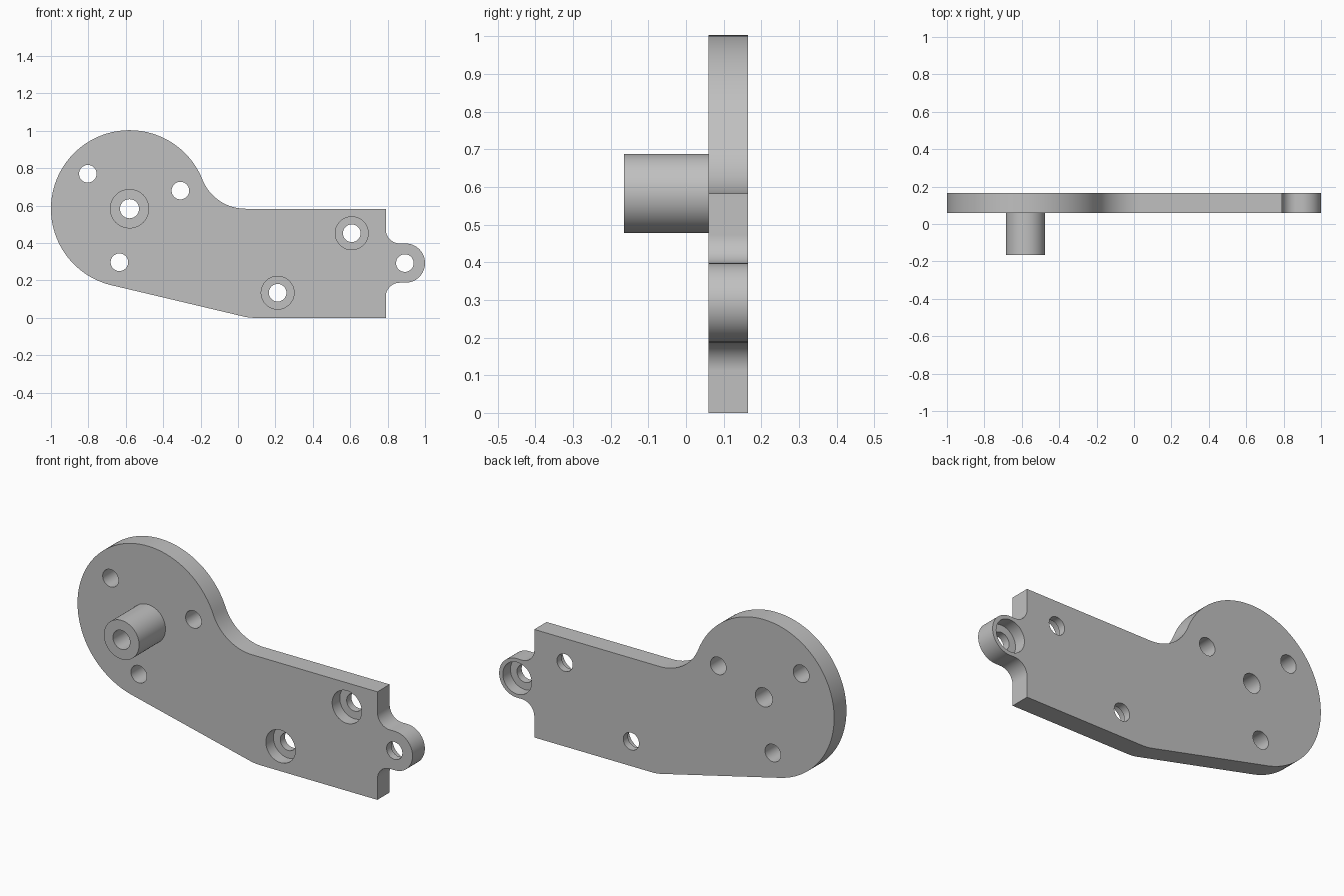
import bpy, bmesh, math
from mathutils import Matrix, Vector

cube = bpy.data.objects.get("Cube")
if cube:
    bpy.data.objects.remove(cube, do_unlink=True)

FRONT, BACK, NOSE = 0.06, 0.165, -0.165      # y of plate faces and boss end
HUB, HUB_R = (-0.58, 0.583), 0.42            # round head of the arm

grey = bpy.data.materials.new("plain grey")
grey.use_nodes = True
grey.diffuse_color = (0.53, 0.53, 0.53, 1)
grey.node_tree.nodes["Principled BSDF"].inputs["Base Color"].default_value = (0.53, 0.53, 0.53, 1)


def make_object(name, bm):
    bmesh.ops.recalc_face_normals(bm, faces=bm.faces)
    mesh = bpy.data.meshes.new(name)
    bm.to_mesh(mesh)
    bm.free()
    mesh.materials.append(grey)
    obj = bpy.data.objects.new(name, mesh)
    bpy.context.collection.objects.link(obj)
    return obj


def arc(cx, cz, r, start, end, steps):
    """Points along an arc, angles in degrees."""
    angles = [math.radians(start + (end - start) * i / steps) for i in range(steps + 1)]
    return [(cx + r * math.cos(a), cz + r * math.sin(a)) for a in angles]


def rod(name, centre, r, y0, y1, sides=64):
    """Cylinder running along y."""
    bm = bmesh.new()
    place = Matrix.Translation(Vector((centre[0], (y0 + y1) / 2, centre[1])))
    bmesh.ops.create_cone(bm, cap_ends=True, segments=sides, radius1=r, radius2=r,
                          depth=y1 - y0, matrix=place @ Matrix.Rotation(math.pi / 2, 4, 'X'))
    return make_object(name, bm)


def combine(target, tool, operation):
    """Apply a boolean and discard the tool."""
    tool.hide_render = True
    mod = target.modifiers.new(operation.title(), 'BOOLEAN')
    mod.operation, mod.object, mod.solver = operation, tool, 'EXACT'
    bpy.context.view_layer.objects.active = target
    bpy.ops.object.modifier_apply(modifier=mod.name)
    bpy.data.objects.remove(tool, do_unlink=True)


# Outline of the plate, counter-clockwise from the lower bend
slope = 13.3                                  # lower edge angle
neck_x = 0.04
neck_r = ((neck_x - HUB[0]) ** 2 - HUB_R ** 2) / (2 * HUB_R)
neck_a = math.degrees(math.atan2(neck_r, neck_x - HUB[0]))
tab_x, tab_z, tab_r, fillet, edge = 0.895, 0.2925, 0.105, 0.075, 0.79
outline = arc(0.088, 0.25, 0.25, 270 - slope, 270, 6)
outline += [(edge, 0)]
outline += arc(edge + fillet, tab_z - tab_r - fillet, fillet, 180, 90, 14)
outline += arc(tab_x, tab_z, tab_r, -90, 90, 32)
outline += arc(edge + fillet, tab_z + tab_r + fillet, fillet, 270, 180, 14)
outline += [(edge, 0.583)]
outline += arc(neck_x, 0.583 + neck_r, neck_r, 270, 180 + neck_a, 20)
outline += arc(*HUB, HUB_R, neck_a, 270 - slope, 72)[1:]

# Plate
bm = bmesh.new()
face = bm.faces.new([bm.verts.new((x, FRONT, z)) for x, z in outline])
extruded = bmesh.ops.extrude_face_region(bm, geom=[face], use_keep_orig=True)
bmesh.ops.translate(bm, vec=(0, BACK - FRONT, 0),
                    verts=[v for v in extruded["geom"] if isinstance(v, bmesh.types.BMVert)])
arm = make_object("arm_plate", bm)

# Hub boss on the front
combine(arm, rod("hub_boss", HUB, 0.105, NOSE, FRONT + 0.05), 'UNION')

# Through holes: hub bore, head holes, screw holes, tab hole
screws, tab_hole = [(0.608, 0.452), (0.212, 0.134)], (0.892, 0.2925)
holes = [(-0.803, 0.77), (-0.308, 0.68), (-0.634, 0.297)] + screws + [tab_hole]
for centre, r in [(HUB, 0.051)] + [(h, 0.047) for h in holes]:
    combine(arm, rod("hole_cutter", centre, r, -0.4, 0.4, 48), 'DIFFERENCE')

# Counterbores: screws from the front, tab from the back
for centre in screws:
    combine(arm, rod("bore_cutter", centre, 0.088, FRONT - 0.1, FRONT + 0.065), 'DIFFERENCE')
combine(arm, rod("bore_cutter", tab_hole, 0.086, BACK - 0.065, BACK + 0.1), 'DIFFERENCE')

# Smooth curved walls, crisp rims
for obj in bpy.context.selected_objects:
    obj.select_set(False)
arm.select_set(True)
bpy.context.view_layer.objects.active = arm
bpy.ops.object.shade_smooth_by_angle(angle=math.radians(30))
weighted = arm.modifiers.new("Weighted Normal", 'WEIGHTED_NORMAL')
weighted.keep_sharp = True
